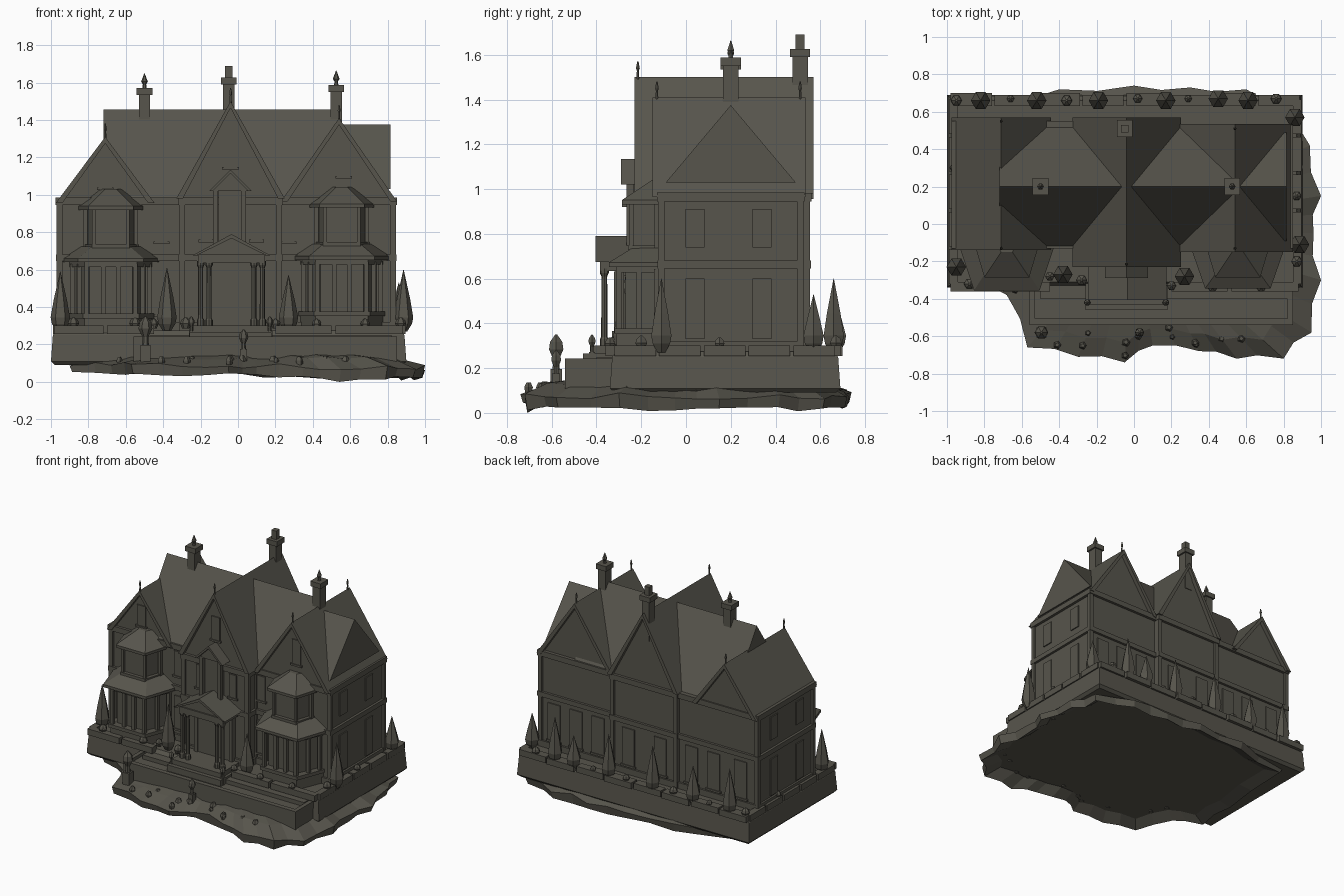
import bpy, bmesh, math, random
from mathutils import Vector, Matrix

if "Cube" in bpy.data.objects:
    bpy.data.objects.remove(bpy.data.objects["Cube"])

random.seed(4)
MAT = bpy.data.materials.new("dark olive stone")
MAT.diffuse_color = (0.095, 0.090, 0.072, 1)
MAT.use_nodes = True
MAT.node_tree.nodes["Principled BSDF"].inputs["Base Color"].default_value = MAT.diffuse_color


def add(name, verts, faces):
    me = bpy.data.meshes.new(name)
    bm = bmesh.new()
    vs = [bm.verts.new(v) for v in verts]
    for f in faces:
        bm.faces.new([vs[i] for i in f])
    bmesh.ops.recalc_face_normals(bm, faces=bm.faces)
    bm.to_mesh(me)
    bm.free()
    me.materials.append(MAT)
    ob = bpy.data.objects.new(name, me)
    bpy.context.collection.objects.link(ob)
    return ob


def loft(name, rings):
    """Closed skin through rings that have equal point counts."""
    n = len(rings[0])
    faces = [list(range(n)), list(range((len(rings) - 1) * n, len(rings) * n))]
    for r in range(len(rings) - 1):
        for i in range(n):
            j = (i + 1) % n
            faces.append((r * n + i, r * n + j, r * n + n + j, r * n + n + i))
    return add(name, [p for ring in rings for p in ring], faces)


def box(name, x0, x1, y0, y1, z0, z1):
    return loft(name, [[(x0, y0, z), (x1, y0, z), (x1, y1, z), (x0, y1, z)] for z in (z0, z1)])


def lathe(name, x, y, profile, sides=6):
    return loft(name, [[(x + r * math.cos(2 * math.pi * i / sides), y + r * math.sin(2 * math.pi * i / sides), z)
                        for i in range(sides)] for r, z in profile])


def gable(name, cx, w, y0, y1, z0, z1, t=0.022, inset=0.03):
    """Recessed gable wall with an overhanging roof shell; ridge runs along y."""
    k = t * 1.6
    loft(name + "_gable_wall", [[(cx - w + k, y, z0), (cx + w - k, y, z0), (cx, y, z1 - k)]
                                for y in (y0 + inset, y1 - inset)])
    loft(name + "_roof", [[(cx - w, y, z0), (cx, y, z1), (cx + w, y, z0), (cx + w - k, y, z0),
                           (cx, y, z1 - k), (cx - w + k, y, z0)] for y in (y0, y1)])


def frustum(name, cx, y, z0, z1, a, b):
    """Half-hexagon block against a wall at y; a and b are (back half, front half, front y)."""
    return loft(name, [[(cx - wb, y, z), (cx - wf, yf, z), (cx + wf, yf, z), (cx + wb, y, z)]
                       for z, (wb, wf, yf) in ((z0, a), (z1, b))])


# ---- rocky ground with ragged edge
outline = [(-.68, -.38), (-.57, -.66), (-.3, -.71), (-.05, -.74), (.1, -.65), (.35, -.68), (.55, -.72), (.8, -.72),
           (.95, -.58), (1.0, -.3), (.96, -.05), (1.0, .15), (.94, .42), (.88, .62), (.6, .72), (.3, .73),
           (0, .74), (-.4, .72), (-.85, .62), (-.9, 0), (-.9, -.3)]
pts = []
for i, p in enumerate(outline):
    q = outline[(i + 1) % len(outline)]
    pts += [p, ((p[0] + q[0]) / 2 * .975, (p[1] + q[1]) / 2 * .975)]


def ring(s, z, dz, drop=0):
    return [(x * s, y * s, z + random.uniform(-dz, dz) - drop * (x + 1) / 2) for x, y in pts]


low = ring(.985, .055, .012, .04)
low[12] = (low[12][0], low[12][1], 0)
loft("rocky_ground", [ring(.88, .085, 0), low, ring(1, .095, .015, .02), ring(.86, .125, .01), ring(.7, .15, 0)])
for i in range(26):
    x, y = pts[(i * 3 // 2) % 27]
    s = random.uniform(.8, .97)
    r = random.uniform(.014, .026)
    lathe("ground_rock", x * s, y * s, [(r * .7, .08), (r, .115), (r * .5, .115 + r)], 5)

# ---- plinth, terrace and kerbs
loft("house_plinth", [[(-1 + i, -.34 + i, z), (.9 - i, -.34 + i, z), (.9 - i, .69 - i, z), (-1 + i, .69 - i, z)]
                      for z, i in ((.09, .02), (.11, 0), (.25, .01), (.275, .03))])
box("terrace_floor", -.55, .84, -.52, -.3, .09, .22)
box("terrace_front_rim", -.56, .85, -.54, -.505, .09, .243)
for x in (-.56, .82):
    box("terrace_side_rim", x, x + .03, -.53, -.3, .09, .243)
box("terrace_back_rim", -.5, .82, -.40, -.3, .2, .25)
box("porch_step_low", -.26, .18, -.46, -.3, .2, .265)
box("porch_step_high", -.24, .16, -.43, -.2, .26, .30)


def kerb(name, x0, x1, y0, y1):
    box(name, x0, x1, y0, y1, .255, .30)


for i in range(8):
    x = -.98 + i * .235
    kerb("back_kerb_stone", x, x + .22, .63, .70 - .01 * (i % 2))
for i in range(5):
    y = -.32 + i * .2
    kerb("left_kerb_stone", -.99, -.94, y, y + .185)
    kerb("right_kerb_stone", .85, .895, y, y + .185)
for x0, x1 in ((-.98, -.72), (-.7, -.45), (.2, .5), (.52, .88)):
    kerb("front_kerb_stone", x0, x1, -.36, -.31)

# ---- house walls and horizontal bands
walls = {"left_wing": (-.955, -.30, -.11, .53), "centre": (-.30, .22, -.20, .54), "right_wing": (.22, .83, -.11, .51)}
for name, (x0, x1, y0, y1) in walls.items():
    box(name + "_walls", x0, x1, y0, y1, .26, .98)
    for z0, z1, e in ((.27, .32, .015), (.645, .68, .018), (.945, .985, .02)):
        box(name + "_band", x0 - e, x1 + e, y0 - e, y1 + e, z0, z1)
    for x in (x0, x1):
        for y in (y0, y1):
            box(name + "_corner_post", x - .016, x + .016, y - .014, y + .014, .27, .97)

# ---- roofs
gable("left_wing", -.71, .265, -.14, .57, .955, 1.31)
gable("centre", -.04, .29, -.23, .57, .98, 1.50)
gable("right_wing", .54, .31, -.15, .535, .965, 1.41)
loft("main_roof", [[(x, -.13, .965), (x, .53, .965), (x, .2, 1.455)] for x in (-.72, .55)])
loft("right_cross_roof", [[(x, -.09, 1.03), (x, .49, 1.03), (x, .2, 1.375)] for x in (.5, .815)])
for x, y, z in ((-.71, -.13, 1.30), (-.04, -.215, 1.49), (.54, -.13, 1.40), (-.71, .55, 1.30), (.54, .51, 1.40)):
    lathe("ridge_finial", x, y, [(.007, z), (.005, z + .04), (.009, z + .05), (.003, z + .08)], 5)

# ---- chimneys
for x, y, z, pot in ((-.5, .2, 1.55, 0), (.525, .2, 1.565, 0), (-.05, .51, 1.605, 1)):
    box("chimney_stack", x - .03, x + .03, y - .035, y + .035, 1.3, z)
    box("chimney_cap", x - .042, x + .042, y - .045, y + .045, z - .015, z + .022)
    if pot:
        box("chimney_pot", x - .02, x + .02, y - .02, y + .02, z + .02, 1.69)
    else:
        lathe("chimney_flame_finial", x, y, [(.012, z + .02), (.009, z + .04), (.018, z + .055), (.001, z + .10)])

# ---- two-storey bay windows
for name, cx, dz, yf in (("left_bay", -.68, 0, -.31), ("right_bay", .555, .012, -.30)):
    def bay(part, z0, z1, a, b):
        frustum(name + "_" + part, cx, -.10, z0 + dz, z1 + dz, a, b)
    body, out = (.19, .115, yf + .03), (.225, .14, yf - .01)
    bay("base", .26, .34, out, out)
    bay("sill", .34, .365, (.235, .15, yf - .02), (.235, .15, yf - .02))
    bay("lower_glazing", .34, .63, body, body)
    bay("lower_lintel", .615, .645, out, out)
    bay("skirt_eave", .64, .66, (.26, .175, yf - .045), (.26, .175, yf - .045))
    bay("skirt_roof", .66, .725, (.26, .175, yf - .045), (.16, .10, -.24))
    up = (.125, .08, -.235)
    bay("upper_window", .70, .93, up, up)
    bay("upper_sill", .715, .735, (.15, .10, -.26), (.15, .10, -.26))
    bay("upper_eave", .92, .94, (.175, .12, -.285), (.175, .12, -.285))
    bay("upper_roof", .94, 1.03, (.175, .12, -.285), (.06, .03, -.15))
    for s in (-1, 1):
        for px, py in ((.205, -.13), (.17, (yf - .12) / 2), (.13, yf), (.04, yf + .01)):
            box(name + "_post", cx + s * px - .012, cx + s * px + .012, py - .012, py + .012, .34 + dz, .63 + dz)
        for px, py in ((.135, -.13), (.09, -.245)):
            box(name + "_upper_post", cx + s * px - .01, cx + s * px + .01, py - .01, py + .01, .72 + dz, .93 + dz)

# ---- entrance porch and small upper balcony gable
gable("porch", -.035, .21, -.405, -.19, .675, .79, .014)
box("porch_lintel", -.215, .145, -.385, -.19, .635, .68)
for x in (-.20, -.155, .085, .13):
    lathe("porch_column", x, -.365, [(.02, .29), (.02, .33), (.014, .34), (.013, .61), (.02, .625), (.02, .645)], 8)
box("front_door", -.17, .10, -.23, -.19, .30, .635)
box("door_frame_left", -.19, -.165, -.24, -.19, .30, .645)
box("door_frame_right", .095, .12, -.24, -.19, .30, .645)
box("balcony_window", -.105, .025, -.235, -.19, .70, 1.03)
for x in (-.12, .03):
    box("balcony_post", x - .013, x + .013, -.265, -.235, .70, 1.03)
gable("balcony", -.04, .115, -.29, -.15, 1.02, 1.135, .012)

# ---- windows as framed thin plates


def window_y(x, y, z0, z1, w, s):
    box("window_frame", x - w, x + w, min(y, y + .008 * s), max(y, y + .008 * s), z0, z1)
    box("window_sill", x - w - .01, x + w + .01, y - .014, y + .014, z0 - .014, z0)


def window_x(x, y, z0, z1, w, s):
    box("side_window_frame", min(x, x + .008 * s), max(x, x + .008 * s), y - w, y + w, z0, z1)


for x in (-.17, .10):
    window_y(x, -.20, .76, .93, .03, -1)
for x in (-.41, .27):
    window_y(x, -.11, .75, .93, .033, -1)
    window_y(x, -.11, .36, .60, .03, -1)
for x, y, z0, z1 in ((-.04, -.20, 1.15, 1.32), (.565, -.12, 1.10, 1.28), (-.71, -.11, 1.04, 1.19)):
    window_y(x, y, z0, z1, .035, -1)
for x, y in ((-.82, .53), (-.6, .53), (-.42, .53), (.36, .51), (.54, .51), (.72, .51), (-.17, .54), (.09, .54)):
    window_y(x, y, .34, .61, .05, 1)
for y in (.04, .34):
    for z0, z1 in ((.33, .60), (.74, .91)):
        window_x(.83, y, z0, z1, .042, 1)
        window_x(-.955, y, z0, z1, .042, -1)

# ---- conical trees
for x, y, h in ((-.95, -.23, .30), (-.38, -.27, .32), (.27, -.28, .28), (.885, -.11, .31), (-.82, .66, .31),
                (-.19, .66, .31), (.17, .66, .30), (.61, .66, .31), (.86, .57, .24), (-.52, .66, .25), (.45, .67, .22)):
    lathe("cone_tree", x, y, [(.02, .27), (.045, .31), (.052, .345), (.035, .29 + h * .5), (.001, .29 + h)])

# ---- round shrubs along the kerbs
for x, y, r in ((-.95, .66, .03), (-.66, .67, .02), (-.36, .66, .03), (.02, .67, .025), (.29, .67, .02), (.76, .67, .03),
                (-.88, -.32, .03), (-.55, -.32, .03), (-.28, -.3, .03), (.2, -.33, .025), (.42, -.34, .025),
                (.68, -.34, .025), (.87, -.2, .03), (.87, .15, .025), (-.96, .3, .025), (-.45, -.28, .025)):
    lathe("round_shrub", x, y, [(r * .6, .285), (r, .30 + r * .4), (r * .8, .30 + r), (r * .2, .30 + r * 1.5)])

# ---- garden urns on pedestals
for x, y, z, h in ((-.495, -.58, .13, .22), (.03, -.58, .13, .15), (-.25, -.42, .24, .11), (.17, -.42, .24, .11)):
    w = h * .12
    box("urn_pedestal", x - w, x + w, y - w, y + w, z - .03, z + h * .3)
    lathe("urn", x, y, [(w * .7, z + h * .3), (w * .6, z + h * .5), (w * 1.4, z + h * .7), (w * 1.2, z + h * .85),
                        (w * .2, z + h)])
